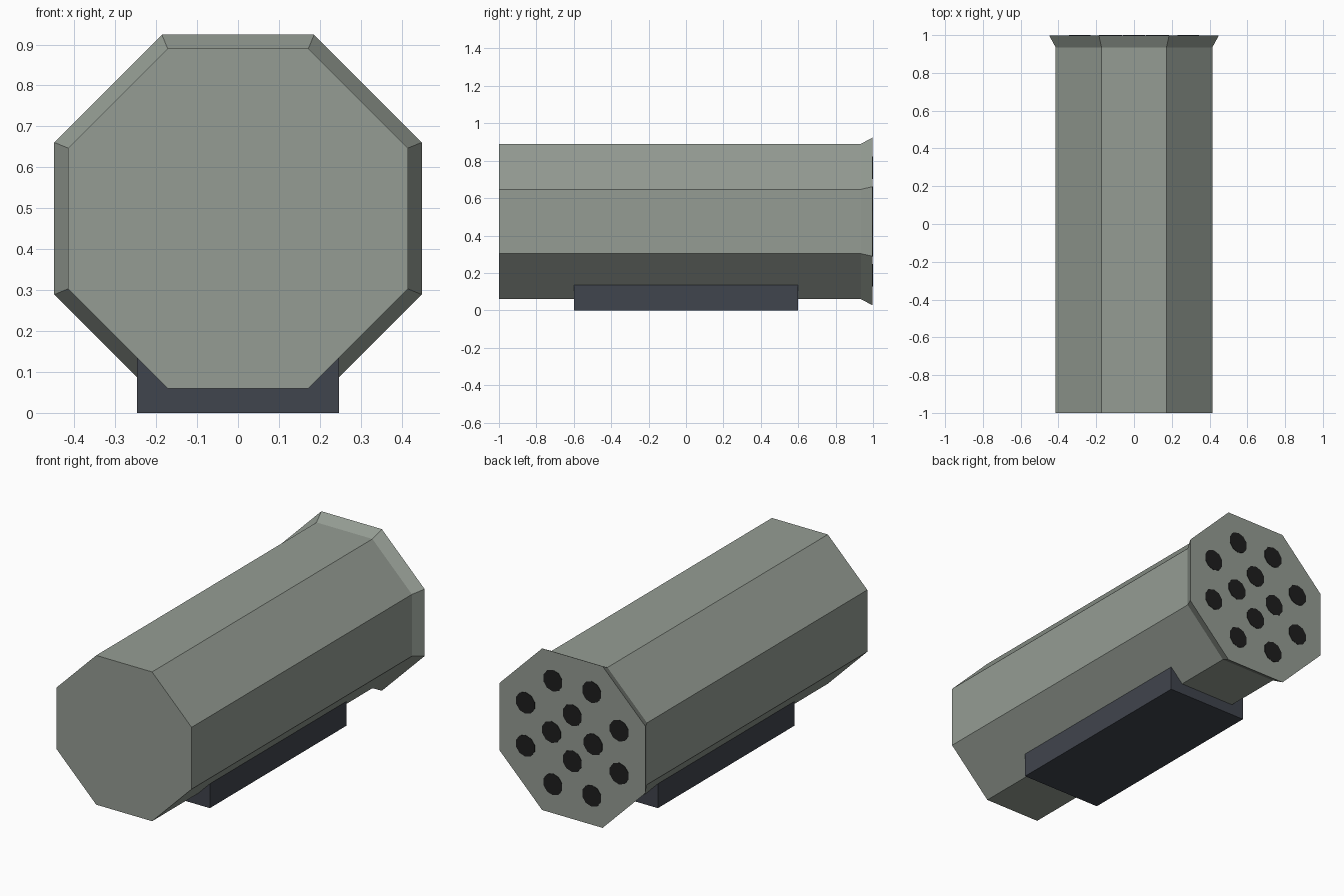
import bpy, bmesh
from math import cos, sin, pi

cube = bpy.data.objects.get("Cube")
if cube:
    bpy.data.objects.remove(cube, do_unlink=True)

AXIS_Z = 0.475
BACK = 0.998


def material(name, color):
    m = bpy.data.materials.new(name)
    m.use_nodes = True
    m.diffuse_color = (*color, 1)
    bsdf = m.node_tree.nodes["Principled BSDF"]
    bsdf.inputs["Base Color"].default_value = (*color, 1)
    bsdf.inputs["Roughness"].default_value = 0.8
    return m


def loft(name, mat, sides, sections, x=0.0, z=AXIS_Z):
    """Closed prism along y through (y, circumradius) sections, flat side up."""
    bm = bmesh.new()
    rings = []
    for y, r in sections:
        angles = [2 * pi * (i + 0.5) / sides for i in range(sides)]
        rings.append([bm.verts.new((x + r * cos(a), y, z + r * sin(a))) for a in angles])
    for a, b in zip(rings, rings[1:]):
        for i in range(sides):
            j = (i + 1) % sides
            bm.faces.new((a[i], a[j], b[j], b[i]))
    bm.faces.new(rings[0])
    bm.faces.new(rings[-1])
    bmesh.ops.recalc_face_normals(bm, faces=bm.faces)
    mesh = bpy.data.meshes.new(name)
    bm.to_mesh(mesh)
    bm.free()
    mesh.materials.append(mat)
    obj = bpy.data.objects.new(name, mesh)
    bpy.context.collection.objects.link(obj)
    return obj


body_mat = material("grey green paint", (0.30, 0.335, 0.295))
base_mat = material("dark slate", (0.051, 0.058, 0.074))
hole_mat = material("tube black", (0.013, 0.013, 0.013))

# Octagonal housing with a flared rear rim
loft("housing", body_mat, 8, [(-1, 0.449), (0.935, 0.449), (BACK, 0.486)])

# Mounting block under the housing
bpy.ops.mesh.primitive_cube_add(size=1, location=(0, 0, 0.08))
base = bpy.context.object
base.name = "mounting_block"
base.scale = (0.494, 1.2, 0.16)
base.data.materials.append(base_mat)

# Tube openings on the rear face: inner ring of four, outer ring of eight
for ring, count, radius, offset in (("inner", 4, 0.128, 0), ("outer", 8, 0.312, 0.5)):
    for i in range(count):
        a = 2 * pi * (i + offset) / count
        loft(f"{ring}_tube_{i + 1}", hole_mat, 10, [(BACK - 0.002, 0.06), (1, 0.06)],
             radius * cos(a), AXIS_Z + radius * sin(a))
